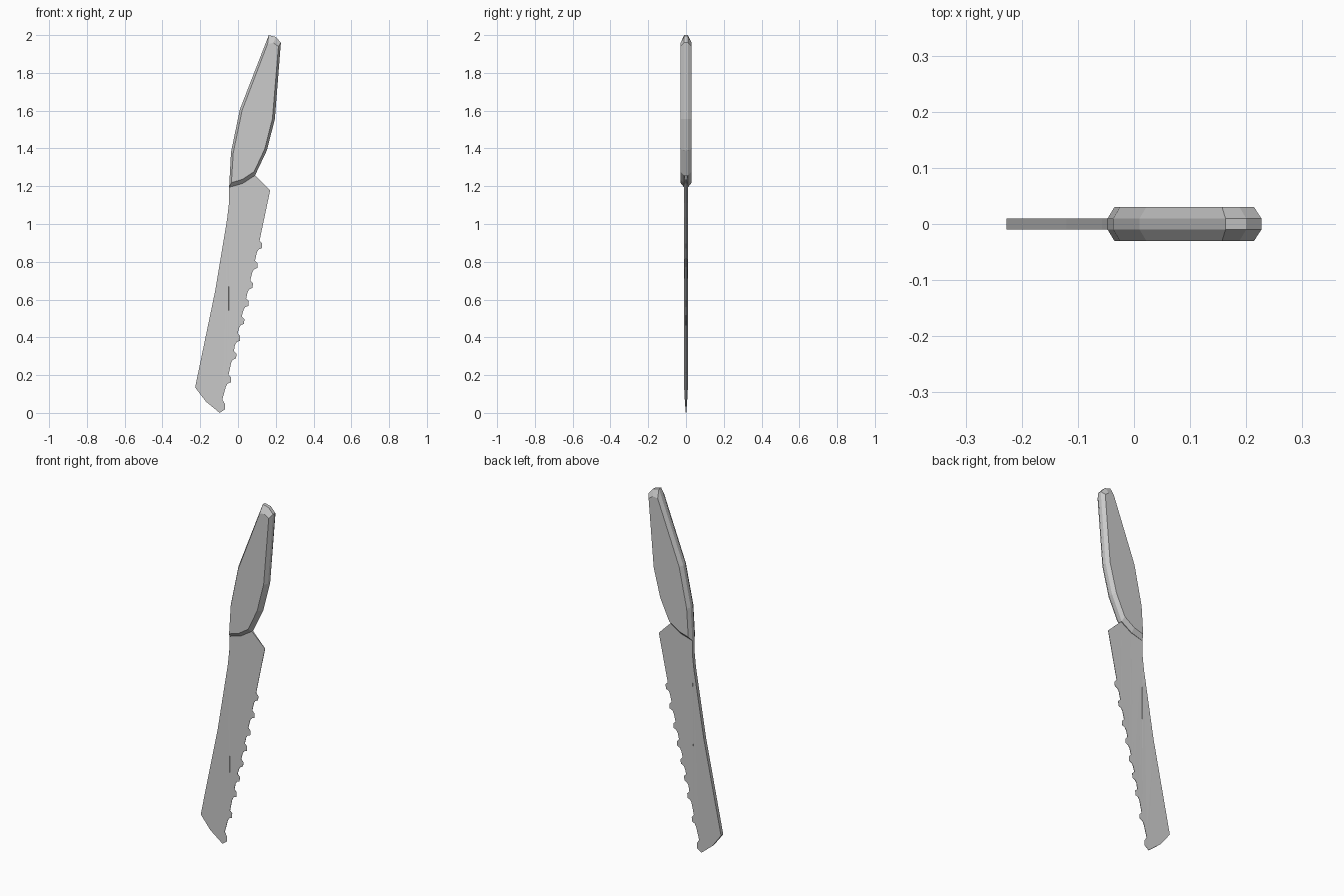
import bpy, bmesh


def loft(name, rings):
    """Skin a closed solid through (x, y, z) rings with equal point counts."""
    bm = bmesh.new()
    loops = [[bm.verts.new(p) for p in ring] for ring in rings]
    n = len(loops[0])
    for a, b in zip(loops, loops[1:]):
        for i in range(n):
            j = (i + 1) % n
            bm.faces.new((a[i], a[j], b[j], b[i]))
    caps = [bm.faces.new(loops[0]), bm.faces.new(loops[-1])]
    bmesh.ops.triangulate(bm, faces=caps)
    bmesh.ops.recalc_face_normals(bm, faces=bm.faces)
    me = bpy.data.meshes.new(name)
    bm.to_mesh(me)
    bm.free()
    ob = bpy.data.objects.new(name, me)
    bpy.context.collection.objects.link(ob)
    return ob


# Handle: wide rim outline and smaller flat side outline, joined by bevels
rim = [(0.163, 2.0), (0.20, 1.99), (0.227, 1.96), (0.195, 1.555), (0.153, 1.39),
       (0.09, 1.257), (0.025, 1.215), (-0.047, 1.194), (-0.037, 1.38), (0.01, 1.607)]
side = [(0.157, 1.955), (0.188, 1.958), (0.214, 1.94), (0.182, 1.557), (0.141, 1.396),
        (0.085, 1.277), (0.023, 1.236), (-0.035, 1.219), (-0.025, 1.378), (0.022, 1.602)]
loft("handle", [[(x, y, z) for x, z in pts] for pts, y in
                ((side, -0.03), (rim, -0.01), (rim, 0.01), (side, 0.03))])

# Blade outline: heel, row of hooked teeth, tip, then back up the spine
outline = [(0.025, 1.217), (0.09, 1.257), (0.17, 1.178)]
teeth = [(0.13, 0.885), (0.106, 0.78), (0.081, 0.675), (0.059, 0.58), (0.036, 0.485),
         (0.014, 0.395), (-0.006, 0.302), (-0.034, 0.175)]
for x, z in teeth:
    outline += [(x - 0.016, z + 0.026), (x - 0.002, z + 0.012), (x - 0.004, z - 0.013),
                (x - 0.021, z - 0.02), (x - 0.03, z - 0.035)]
outline += [(-0.083, 0.07), (-0.068, 0.045), (-0.07, 0.018), (-0.097, 0.0),
            (-0.17, 0.06), (-0.227, 0.135)]
spine = [(-0.12, 0.65), (-0.057, 1.03), (-0.048, 1.11), (-0.047, 1.194)]
outline += spine


def half_thickness(x, z):
    """Wedge section: thick at the spine, thin at the cutting edge."""
    if (x, z) in spine:
        return 0.01
    edge = -0.075 + 0.233 * z
    back = max(-0.255 + 0.205 * z, -0.255) if z < 1.0 else -0.05
    return 0.01 * min(1.0, max(0.03, (edge - x) / (edge - back)))


loft("blade", [[(x, s * half_thickness(x, z), z) for x, z in outline] for s in (-1, 1)])
